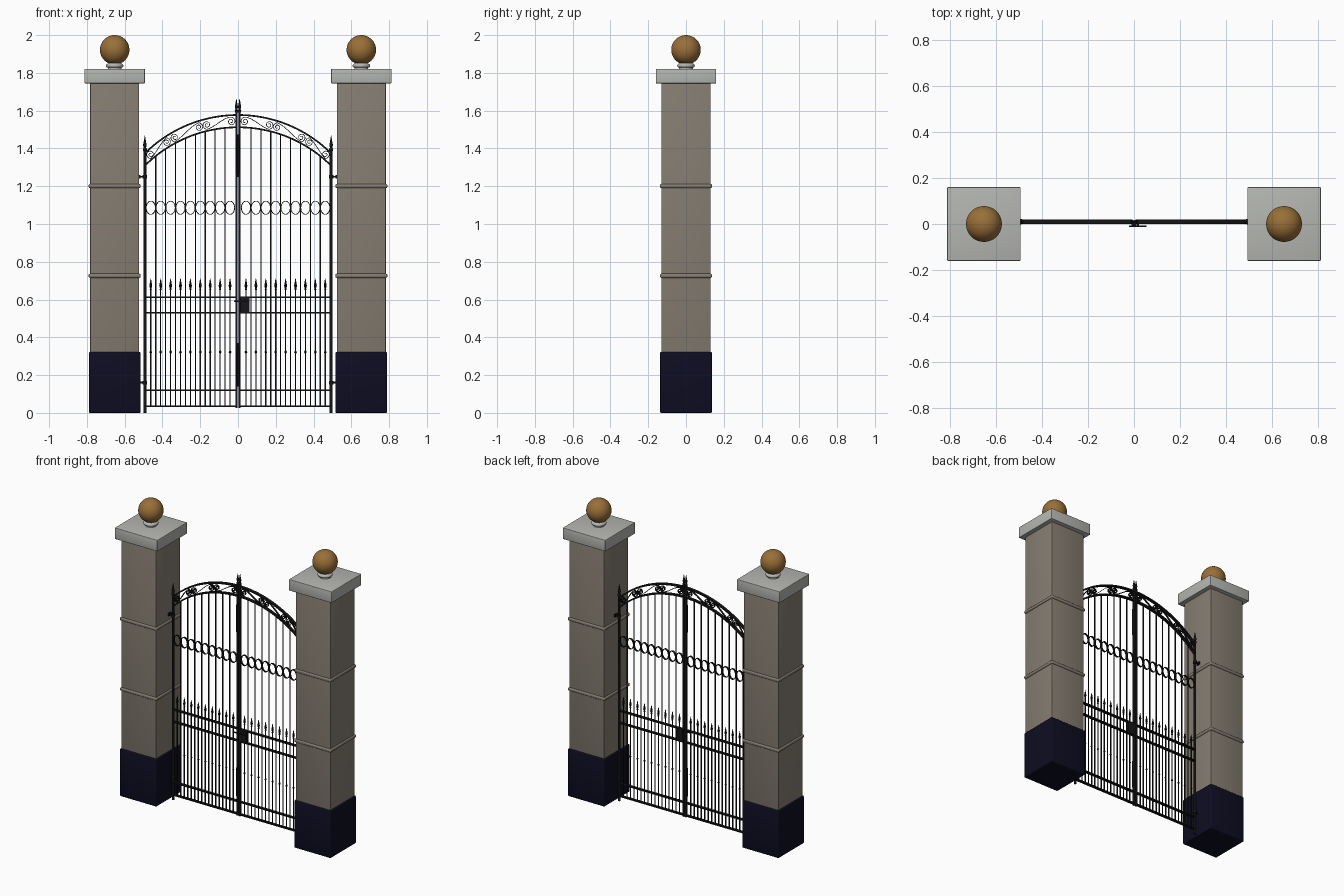
import bpy, bmesh, math
from mathutils import Vector, Matrix

if "Cube" in bpy.data.objects:
    bpy.data.objects.remove(bpy.data.objects["Cube"])

GY = 0.01      # depth position of the gate
N = 9          # gaps per leaf
X0, X1 = 0.016, 0.488


def mat(name, c):
    m = bpy.data.materials.new(name)
    m.diffuse_color = (*c, 1)
    m.use_nodes = True
    m.node_tree.nodes["Principled BSDF"].inputs["Base Color"].default_value = m.diffuse_color
    return m


STONE = mat("pillar stone", (0.235, 0.205, 0.165))
CAP = mat("pale cap stone", (0.46, 0.47, 0.445))
BASE = mat("dark navy base", (0.004, 0.004, 0.016))
BALL = mat("bronze ball", (0.32, 0.16, 0.04))
IRON = mat("black iron", (0.008, 0.008, 0.009))


def finish(bm, name, m, smooth=False):
    bmesh.ops.recalc_face_normals(bm, faces=bm.faces)
    me = bpy.data.meshes.new(name)
    bm.to_mesh(me)
    bm.free()
    me.materials.append(m)
    ob = bpy.data.objects.new(name, me)
    bpy.context.collection.objects.link(ob)
    if smooth:
        bpy.context.view_layer.objects.active = ob
        ob.select_set(True)
        bpy.ops.object.shade_smooth_by_angle(angle=math.radians(40))
        ob.select_set(False)
    return ob


def box(bm, x0, x1, y0, y1, z0, z1):
    M = Matrix.Translation(((x0 + x1) / 2, (y0 + y1) / 2, (z0 + z1) / 2))
    bmesh.ops.create_cube(bm, size=1, matrix=M @ Matrix.Diagonal((x1 - x0, y1 - y0, z1 - z0, 1)))


def lathe(bm, x, y, prof, n=12):
    """Turned solid from (radius, z) points around a vertical axis."""
    rings = [[bm.verts.new((x + r * math.cos(2 * math.pi * i / n),
                            y + r * math.sin(2 * math.pi * i / n), z)) for i in range(n)] for r, z in prof]
    for a, b in zip(rings, rings[1:]):
        for i in range(n):
            bm.faces.new((a[i], a[(i + 1) % n], b[(i + 1) % n], b[i]))
    bm.faces.new(rings[0])
    bm.faces.new(rings[-1])


def ribbon(bm, pts, t, d, closed=False):
    """Flat iron strip following (x, z) points: t thick, d deep."""
    n, rings = len(pts), []
    for i, (x, z) in enumerate(pts):
        a = pts[(i - 1) % n] if closed or i else pts[0]
        b = pts[(i + 1) % n] if closed or i < n - 1 else pts[-1]
        tx, tz = b[0] - a[0], b[1] - a[1]
        l = math.hypot(tx, tz) or 1
        nx, nz = -tz / l * t / 2, tx / l * t / 2
        rings.append([bm.verts.new((x + s * nx, GY + e * d / 2, z + s * nz))
                      for s, e in ((1, 1), (1, -1), (-1, -1), (-1, 1))])
    for i in range(n if closed else n - 1):
        a, b = rings[i], rings[(i + 1) % n]
        for k in range(4):
            bm.faces.new((a[k], a[(k + 1) % 4], b[(k + 1) % 4], b[k]))
    if not closed:
        bm.faces.new(rings[0])
        bm.faces.new(rings[-1])


def arch(x, top):
    return top - 0.70 + math.sqrt(0.49 - x * x)


# pillars
for side, s in (("left", -1), ("right", 1)):
    cx = s * 0.653

    def block(name, half, z0, z1, m, bev):
        bm = bmesh.new()
        box(bm, cx - half, cx + half, -half, half, z0, z1)
        bmesh.ops.bevel(bm, geom=bm.edges[:], offset=bev, segments=3, affect='EDGES', profile=0.5)
        return finish(bm, f"{side}_{name}", m, True)

    block("pillar_base", 0.137, 0, 0.322, BASE, 0.006)
    block("pillar_shaft", 0.130, 0.30, 1.76, STONE, 0.003)
    block("lower_band", 0.138, 0.715, 0.737, STONE, 0.008)
    block("upper_band", 0.138, 1.19, 1.212, STONE, 0.008)
    block("pillar_cap", 0.160, 1.745, 1.821, CAP, 0.003)
    bm = bmesh.new()
    prof = [(0.036, 1.815), (0.036, 1.828)]
    prof += [(0.036 + 0.011 * math.sin(a * math.pi / 6), 1.838 - 0.01 * math.cos(a * math.pi / 6)) for a in range(1, 6)]
    lathe(bm, cx, 0, prof + [(0.034, 1.852)], 32)
    finish(bm, f"{side}_ball_collar", CAP, True)
    bm = bmesh.new()
    bmesh.ops.create_uvsphere(bm, u_segments=40, v_segments=24, radius=0.078,
                              matrix=Matrix.Translation((cx, 0, 1.922)))
    finish(bm, f"{side}_ball", BALL, True)

SPEAR = [(0.004, 0), (0.006, 0.004), (0.004, 0.01), (0.008, 0.022), (0.006, 0.032), (0.001, 0.062)]
step = (X1 - X0) / N

# gate leaves
for side, s in (("left", -1), ("right", 1)):
    # rails
    bm = bmesh.new()
    for z in (0.035, 0.12, 0.53, 0.612):
        xs = sorted((s * 0.008, s * 0.493))
        box(bm, *xs, GY - 0.01, GY + 0.01, z - 0.0035, z + 0.0035)
    finish(bm, f"{side}_rails", IRON)

    # tall bars reaching the arch
    bm = bmesh.new()
    for i in range(1, N):
        x = s * (X0 + i * step)
        box(bm, x - 0.003, x + 0.003, GY - 0.003, GY + 0.003, 0.035, arch(x, 1.512))
    finish(bm, f"{side}_tall_bars", IRON)

    # short spear bars with collars, and ovals above them
    bm, bo = bmesh.new(), bmesh.new()
    for i in range(N):
        x = s * (X0 + (i + 0.5) * step)
        box(bm, x - 0.003, x + 0.003, GY - 0.003, GY + 0.003, 0.035, 0.655)
        lathe(bm, x, GY, [(r, 0.65 + z) for r, z in SPEAR], 8)
        lathe(bm, x, GY, [(0.003, 0.314), (0.0075, 0.322), (0.003, 0.33)], 8)
        ribbon(bo, [(x + 0.0245 * math.cos(a * math.pi / 12), 1.086 + 0.035 * math.sin(a * math.pi / 12))
                    for a in range(24)], 0.004, 0.012, True)
    finish(bm, f"{side}_spear_bars", IRON)
    finish(bo, f"{side}_oval_row", IRON)

    # double arch
    bm = bmesh.new()
    for top in (1.512, 1.577):
        xs = [0.008 + 0.484 * i / 32 for i in range(33)]
        ribbon(bm, [(s * x, arch(x, top)) for x in xs], 0.009, 0.02)
    finish(bm, f"{side}_arch_bands", IRON)

    # scrolls between the arch bands
    bm = bmesh.new()
    for xa, xb in ((0.036, 0.165), (0.207, 0.335), (0.378, 0.463)):
        mid = lambda x: arch(x, 1.544)

        def coil(x, sgn, up):
            r = lambda k: 0.004 + 0.019 * k / 26
            return [(x + sgn * r(k) * math.sin((26 - k) * 0.4) * -1,
                     mid(x) + up * r(k) * math.cos((26 - k) * 0.4)) for k in range(27)]
        a, b = coil(xa, 1, 1), coil(xb, -1, -1)[::-1]
        p, q = a[-1], b[0]
        bend = []
        for k in range(1, 10):
            f = k / 10
            g = f * f * (3 - 2 * f)
            base = arch(p[0] + f * (q[0] - p[0]), 1.544)
            bend.append((p[0] + f * (q[0] - p[0]), base + 0.023 * (1 - 2 * g)))
        ribbon(bm, [(s * x, z) for x, z in a + bend + b], 0.0035, 0.012)
    finish(bm, f"{side}_scrolls", IRON)

    # hinge post, meeting stile, finials
    bm = bmesh.new()
    lathe(bm, s * 0.493, GY, [(0.008, 0), (0.008, 1.385), (0.011, 1.39), (0.011, 1.398), (0.006, 1.404),
                              (0.010, 1.418), (0.007, 1.43), (0.001, 1.468)], 12)
    finish(bm, f"{side}_hinge_post", IRON, True)
    bm = bmesh.new()
    x = s * 0.0085
    box(bm, x - 0.006, x + 0.006, GY - 0.008, GY + 0.008, 0.025, 1.60)
    lathe(bm, x, GY, [(0.008, 1.59), (0.009, 1.60), (0.005, 1.607), (0.0085, 1.62), (0.006, 1.632), (0.001, 1.662)], 12)
    finish(bm, f"{side}_meeting_stile", IRON)

    # hinges into the pillar
    bm = bmesh.new()
    for z in (0.16, 1.25):
        box(bm, *sorted((s * 0.485, s * 0.53)), GY - 0.005, GY + 0.005, z - 0.005, z + 0.005)
        lathe(bm, s * 0.493, GY, [(0.012, z - 0.01), (0.012, z + 0.01)], 12)
        box(bm, *sorted((s * 0.515, s * 0.526)), GY - 0.012, GY + 0.012, z - 0.01, z + 0.01)
    finish(bm, f"{side}_hinges", IRON)

# bolts over the meeting line
for name, z0, z1 in (("lower_bolt", 0.16, 0.35), ("upper_bolt", 1.27, 1.455)):
    bm = bmesh.new()
    box(bm, -0.011, 0.011, -0.006, 0.006, z0, z1)
    lathe(bm, 0, -0.006, [(0.005, z0 - 0.02), (0.005, z1 + 0.02)], 10)
    finish(bm, name, IRON)

# lock case and handle
bm = bmesh.new()
box(bm, 0.010, 0.062, 0.0, 0.02, 0.532, 0.61)
bmesh.ops.bevel(bm, geom=bm.edges[:], offset=0.002, segments=1, affect='EDGES')
finish(bm, "lock_case", IRON)
bm = bmesh.new()
box(bm, -0.022, 0.055, -0.013, -0.007, 0.587, 0.594)
box(bm, 0.014, 0.022, -0.013, 0.002, 0.586, 0.595)
finish(bm, "lock_handle", IRON)
